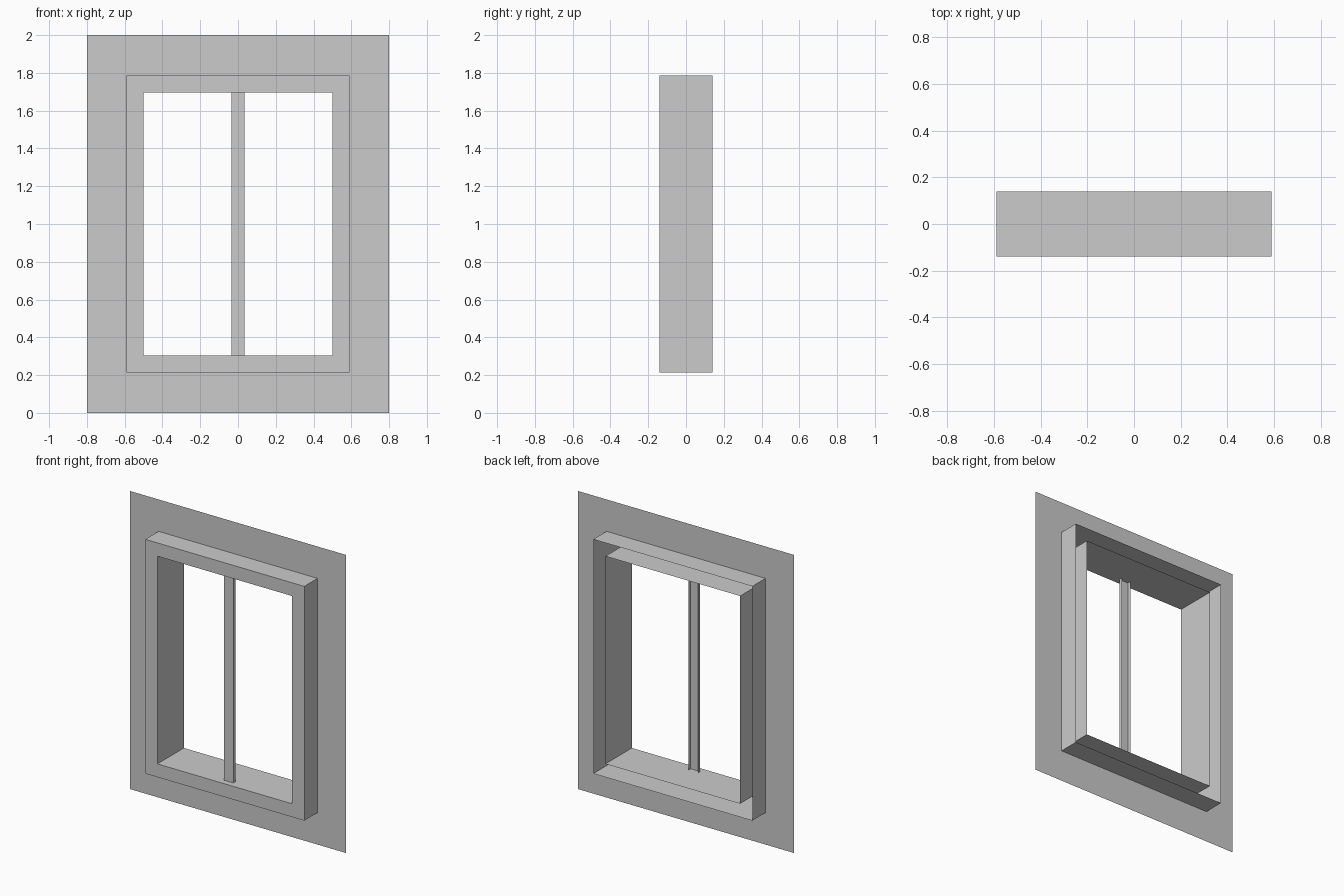
import bpy

if "Cube" in bpy.data.objects:
    bpy.data.objects.remove(bpy.data.objects["Cube"])

grey = bpy.data.materials.new("light grey")
grey.diffuse_color = (0.6, 0.6, 0.6, 1)
grey.use_nodes = True
grey.node_tree.nodes["Principled BSDF"].inputs["Base Color"].default_value = grey.diffuse_color

CENTRE_Z = 1.0


def add_object(name, verts, faces):
    mesh = bpy.data.meshes.new(name)
    mesh.from_pydata(verts, [], faces)
    mesh.materials.append(grey)
    obj = bpy.data.objects.new(name, mesh)
    bpy.context.collection.objects.link(obj)
    return obj


def rectangular_sweep(name, rings):
    """Join concentric rectangles, each (half width, half height, y)."""
    verts, faces = [], []
    for w, h, y in rings:
        verts += [(sx * w, y, CENTRE_Z + sz * h)
                  for sx, sz in ((-1, -1), (1, -1), (1, 1), (-1, 1))]
    for r in range(len(rings) - 1):
        a, b = 4 * r, 4 * r + 4
        for i in range(4):
            j = (i + 1) % 4
            faces.append((a + i, a + j, b + j, b + i))
    return add_object(name, verts, faces)


def open_extrusion(name, profile, z0, z1):
    """Extrude an open (x, y) profile upwards, without end caps."""
    n = len(profile)
    verts = [(x, y, z) for z in (z0, z1) for x, y in profile]
    faces = [(i, i + 1, n + i + 1, n + i) for i in range(n - 1)]
    return add_object(name, verts, faces)


# Sizes: outer casing, opening and half depth
OUT_W, OUT_H = 0.59, 0.786
IN_W, IN_H = 0.50, 0.697
DEPTH = 0.14

# Thin wall sheet around the window
rectangular_sweep("wall_panel", [(0.8, 1.0, 0), (OUT_W, OUT_H, 0)])

# Casing: outer sides, front face and inner lining, hollow at the back
rectangular_sweep("window_frame", [
    (OUT_W, OUT_H, DEPTH), (OUT_W, OUT_H, -DEPTH),
    (IN_W, IN_H, -DEPTH), (IN_W, IN_H, DEPTH)])

# Central upright: a shallow channel open at the back
open_extrusion("centre_bar",
               [(-0.035, -0.075), (-0.035, -0.10), (0.035, -0.10), (0.035, -0.075)],
               CENTRE_Z - IN_H, CENTRE_Z + IN_H)
